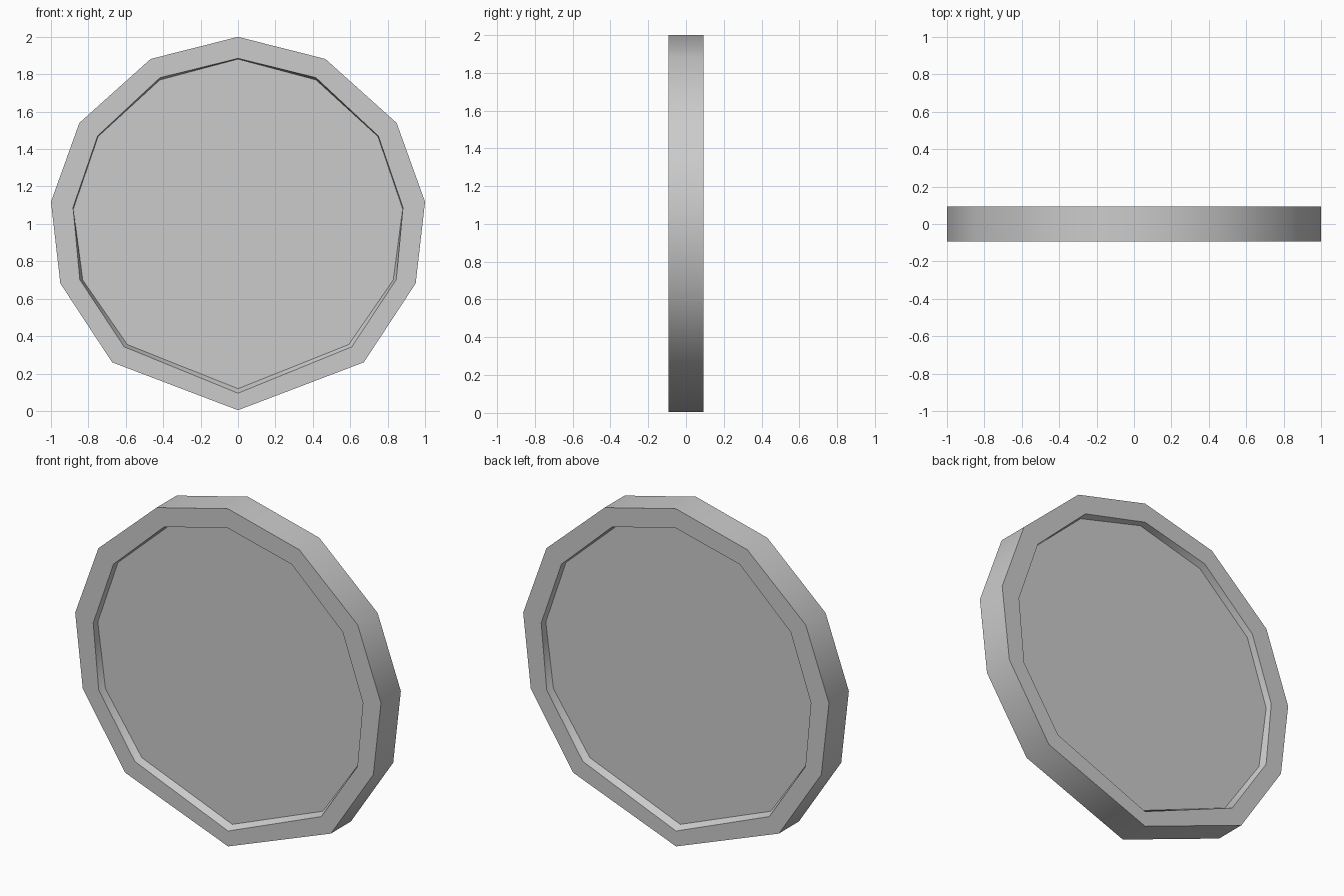
import bpy, bmesh, math

if "Cube" in bpy.data.objects:
    bpy.data.objects.remove(bpy.data.objects["Cube"])

# Right half profiles (x, z), top to bottom; mirrored to closed 12-gons
OUTER = [(0, 2), (.467, 1.882), (.848, 1.54), (1, 1.118), (.95, .682), (.673, .26), (0, 0.004)]
LIP = [(0, 1.885), (.417, 1.782), (.75, 1.471), (.882, 1.088), (.846, .702), (.609, .343), (0, .095)]
PANEL = [(0, 1.881), (.417, 1.77), (.748, 1.467), (.88, 1.08), (.83, .70), (.592, .355), (0, .119)]
HALF, RECESS = 0.093, 0.053


def loop(half):
    return half + [(-x, z) for x, z in half[-2:0:-1]]


bm = bmesh.new()


def ring(half, y):
    return [bm.verts.new((x, y, z)) for x, z in loop(half)]


# Cross-section: recessed front panel, lip, outer band, lip, recessed back panel
rings = [ring(PANEL, -RECESS), ring(LIP, -HALF), ring(OUTER, -HALF),
         ring(OUTER, HALF), ring(LIP, HALF), ring(PANEL, RECESS)]
for a, b in zip(rings, rings[1:]):
    for i in range(len(a)):
        j = (i + 1) % len(a)
        bm.faces.new((a[i], a[j], b[j], b[i]))
bm.faces.new(rings[0])
bm.faces.new(rings[-1])
bmesh.ops.recalc_face_normals(bm, faces=bm.faces)

mesh = bpy.data.meshes.new("rimmed_disc")
bm.to_mesh(mesh)
bm.free()
disc = bpy.data.objects.new("rimmed_disc", mesh)
bpy.context.collection.objects.link(disc)

# Smooth band, crisp rim edges
bpy.context.view_layer.objects.active = disc
disc.select_set(True)
bpy.ops.object.shade_smooth_by_angle(angle=math.radians(45))
